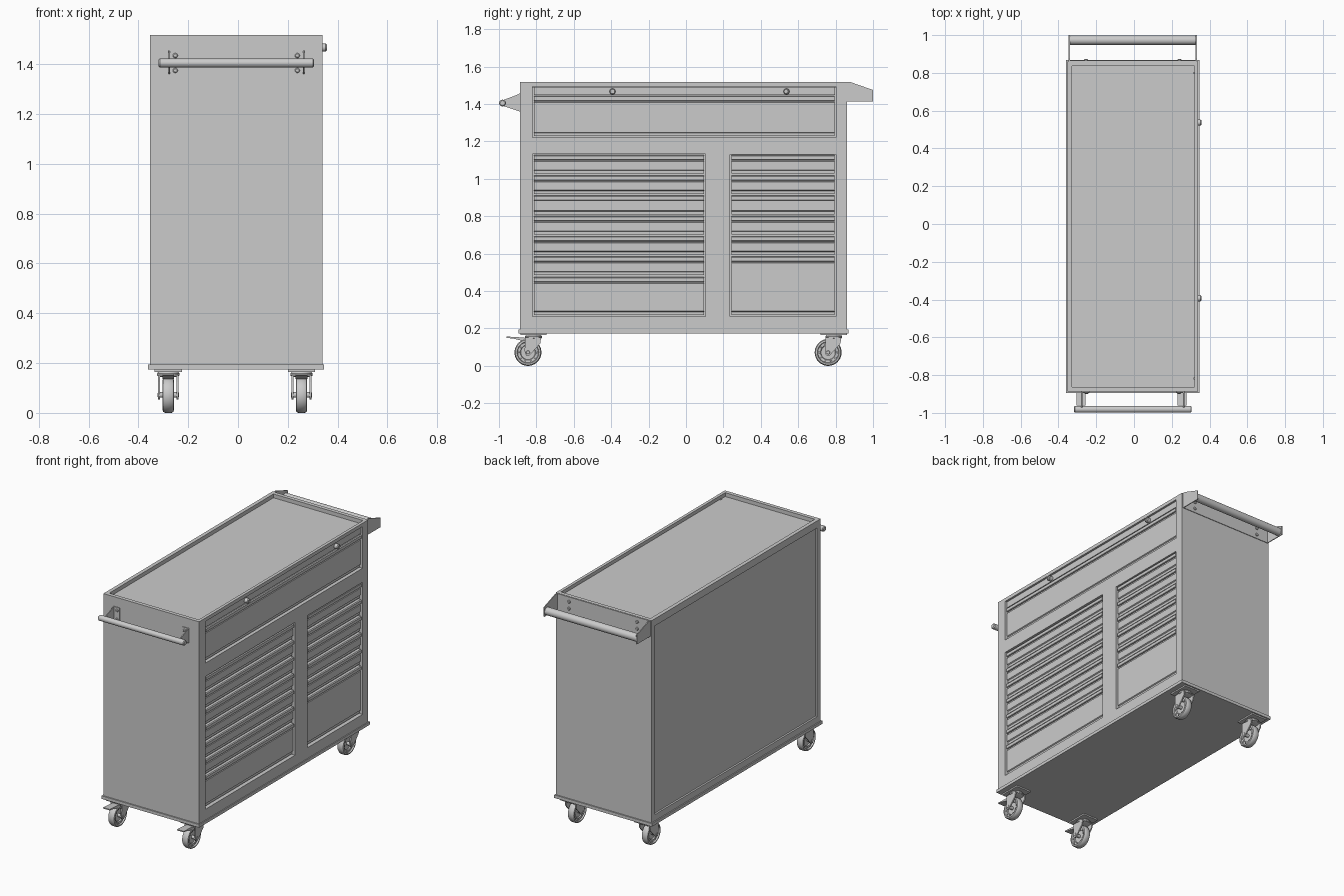
import bpy, bmesh, math
from mathutils import Vector, Matrix

if "Cube" in bpy.data.objects:
    bpy.data.objects.remove(bpy.data.objects["Cube"])


def finish(name, bm, smooth=False):
    bmesh.ops.recalc_face_normals(bm, faces=bm.faces)
    me = bpy.data.meshes.new(name)
    bm.to_mesh(me)
    bm.free()
    ob = bpy.data.objects.new(name, me)
    bpy.context.collection.objects.link(ob)
    bpy.ops.object.select_all(action='DESELECT')
    bpy.context.view_layer.objects.active = ob
    ob.select_set(True)
    if smooth:
        bpy.ops.object.shade_smooth_by_angle(angle=math.radians(35))
    return ob


def box(name, x, y, z):
    bm = bmesh.new()
    bmesh.ops.create_cube(bm, size=1)
    for v in bm.verts:
        v.co = [(r[0] + r[1]) / 2 + c * (r[1] - r[0]) for r, c in zip((x, y, z), v.co)]
    return finish(name, bm)


def prism(name, pts, axis, a, b):
    """Extrude a profile along x (points are y,z) or y (points are x,z)."""
    put = (lambda p, t: (t, p[0], p[1])) if axis == 'x' else (lambda p, t: (p[0], t, p[1]))
    bm = bmesh.new()
    face = bm.faces.new([bm.verts.new(put(p, a)) for p in pts])
    ext = bmesh.ops.extrude_face_region(bm, geom=[face])
    step = Vector(put((0, 0), b - a))
    for v in ext['geom']:
        if isinstance(v, bmesh.types.BMVert):
            v.co += step
    return finish(name, bm)


def lathe(name, pts, axis, centre, n=32):
    """Spin (radius, offset along axis) points into a closed solid."""
    d = {'x': Vector((1, 0, 0)), 'y': Vector((0, 1, 0)), 'z': Vector((0, 0, 1))}[axis]
    turn = Vector((0, 0, 1)).rotation_difference(d).to_matrix().to_4x4()
    bm = bmesh.new()
    rings = []
    for r, t in pts:
        rings.append([bm.verts.new((r * math.cos(2 * math.pi * i / n),
                                    r * math.sin(2 * math.pi * i / n), t)) for i in range(n)])
    for p, q in zip(rings, rings[1:]):
        for i in range(n):
            j = (i + 1) % n
            bm.faces.new((p[i], p[j], q[j], q[i]))
    bm.faces.new(rings[0])
    bm.faces.new(rings[-1])
    bm.transform(Matrix.Translation(centre) @ turn)
    return finish(name, bm, True)


def rod(name, r, axis, centre, length, n=24, bevel=0.003):
    h = length / 2
    return lathe(name, [(r - bevel, -h), (r, -h + bevel), (r, h - bevel), (r - bevel, h)],
                 axis, centre, n)


X0, X1, Y0, Y1, TOP = -0.353, 0.34, -0.888, 0.861, 1.517
MID = (X0 + X1) / 2
LEFT, RIGHT = (-0.82, 0.104), (0.235, 0.803)

# Cabinet with recessed top tray, back panel and drawer openings
body = box("cabinet_body", (X0, X1), (Y0, Y1), (0.19, TOP))
cuts = [((X0 + 0.025, X1 - 0.02), (Y0 + 0.025, Y1 - 0.025), (1.492, 1.6)),
        ((-0.5, X0 + 0.012), (Y0 + 0.035, Y1 - 0.035), (0.235, 1.47)),
        ((0.314, 0.5), (LEFT[0], RIGHT[1]), (1.222, 1.494)),
        ((0.314, 0.5), LEFT, (0.265, 1.134)),
        ((0.314, 0.5), RIGHT, (0.265, 1.13))]
for c in cuts:
    cutter = box("cutter", *c)
    cutter.hide_render = True
    bpy.context.view_layer.objects.active = body
    mod = body.modifiers.new("cut", 'BOOLEAN')
    mod.operation, mod.solver, mod.object = 'DIFFERENCE', 'EXACT', cutter
    bpy.ops.object.modifier_apply(modifier=mod.name)
    bpy.data.objects.remove(cutter)
box("base_plate", (X0 - 0.008, X1 + 0.006), (Y0 - 0.008, Y1 + 0.008), (0.174, 0.194))


# Drawer fronts: a rolled pull lip over a groove, then the flat face
def drawer(name, yr, top, bottom):
    prof = [(0.31, top - 0.003), (0.332, top - 0.003), (0.337, top - 0.008), (0.337, top - 0.027),
            (0.333, top - 0.03), (0.323, top - 0.025), (0.323, top - 0.036), (0.331, top - 0.038),
            (0.331, bottom + 0.026), (0.324, bottom + 0.022), (0.324, bottom + 0.006),
            (0.31, bottom + 0.006)]
    return prism(name, prof, 'y', yr[0] + 0.008, yr[1] - 0.008)


drawer("top_drawer", (LEFT[0], RIGHT[1]), 1.447, 1.222)
box("lock_strip", (0.31, 0.331), (LEFT[0] + 0.006, RIGHT[1] - 0.006), (1.449, 1.49))
for side, yr, n in (("left", LEFT, 7), ("right", RIGHT, 6)):
    for i in range(n):
        t = 1.13 - 0.1085 * i
        drawer(f"{side}_drawer_{i + 1}", yr, t, 0.267 if i == n - 1 else t - 0.1085)

# Locks
for i, y in enumerate((-0.393, 0.537)):
    lathe(f"lock_{i + 1}", [(0.016, -0.015), (0.016, 0.008), (0.012, 0.013), (0.009, 0.013),
                            (0.008, 0.009)], 'x', (0.344, y, 1.467), 20)

# Front push handle
rod("front_handle_bar", 0.018, 'x', (MID, -0.981, 1.405), 0.624, 24, 0.005)
for s in (-1, 1):
    x = MID + s * 0.27
    prism("front_handle_bracket", [(Y0, 1.455), (-0.972, 1.423), (-0.972, 1.388), (Y0, 1.36)],
          'x', x - 0.003, x + 0.003)
    xs = sorted((x, x - s * 0.042))
    box("front_handle_flange", xs, (Y0 - 0.004, Y0 + 0.002), (1.36, 1.455))
    for z in (1.375, 1.435):
        rod("front_handle_screw", 0.01, 'y', (x - s * 0.025, Y0 - 0.005, z), 0.012, 12)

# Rear handle: back plate, tapered end plates, bar
box("rear_handle_plate", (MID - 0.338, MID + 0.338), (Y1 - 0.002, Y1 + 0.004), (1.414, 1.515))
for s in (-1, 1):
    x = MID + s * 0.336
    prism("rear_handle_end", [(Y1, 1.414), (1.0, 1.414), (1.0, 1.475), (0.88, 1.517), (Y1, 1.517)],
          'x', x - 0.003, x + 0.003)
    for z in (1.44, 1.485):
        rod("rear_handle_screw", 0.01, 'y', (MID + s * 0.247, Y1 + 0.006, z), 0.012, 12)
rod("rear_handle_bar", 0.025, 'x', (MID, 0.973, 1.443), 0.67)


# Casters
def caster(x, y, brake):
    py = y + 0.03
    box("caster_plate", (x - 0.055, x + 0.055), (py - 0.07, py + 0.07), (0.165, 0.175))
    lathe("caster_swivel", [(0.036, 0.144), (0.045, 0.15), (0.045, 0.158), (0.038, 0.167)],
          'z', (x, py, 0), 24)
    half = [(0.018, 0.006), (0.038, 0.006), (0.041, 0.013), (0.055, 0.014), (0.058, 0.023),
            (0.067, 0.021), (0.0715, 0.014)]
    prof = [(r, -t) for r, t in half] + [(0.072, 0)] + [(r, t) for r, t in reversed(half)]
    lathe("caster_wheel", prof, 'x', (x, y, 0.072), 40)
    rod("caster_axle", 0.011, 'x', (x, y, 0.072), 0.086, 16)
    for s in (-1, 1):
        prism("caster_fork", [(py - 0.045, 0.15), (py + 0.04, 0.15), (py + 0.036, 0.12),
                              (y + 0.016, 0.064), (y + 0.006, 0.054), (y - 0.008, 0.055),
                              (y - 0.016, 0.066), (y - 0.018, 0.085), (py - 0.045, 0.125)],
              'x', x + s * 0.037 - 0.004, x + s * 0.037 + 0.004)
        for k in range(10):
            a = 2 * math.pi * k / 10
            rod("wheel_stud", 0.005, 'x', (x + s * 0.014, y + 0.048 * math.cos(a),
                                           0.072 + 0.048 * math.sin(a)), 0.008, 8, 0.001)
    box("caster_crown", (x - 0.041, x + 0.041), (py - 0.045, py + 0.04), (0.146, 0.152))
    if brake:
        prism("brake_pedal", [(y - 0.115, 0.157), (y - 0.03, 0.152), (y + 0.0, 0.148),
                              (y - 0.01, 0.138), (y - 0.04, 0.136), (y - 0.075, 0.145),
                              (y - 0.115, 0.15)], 'x', x - 0.024, x + 0.024)


for cx in (-0.28, 0.255):
    caster(cx, -0.845, True)
    caster(cx, 0.76, False)
